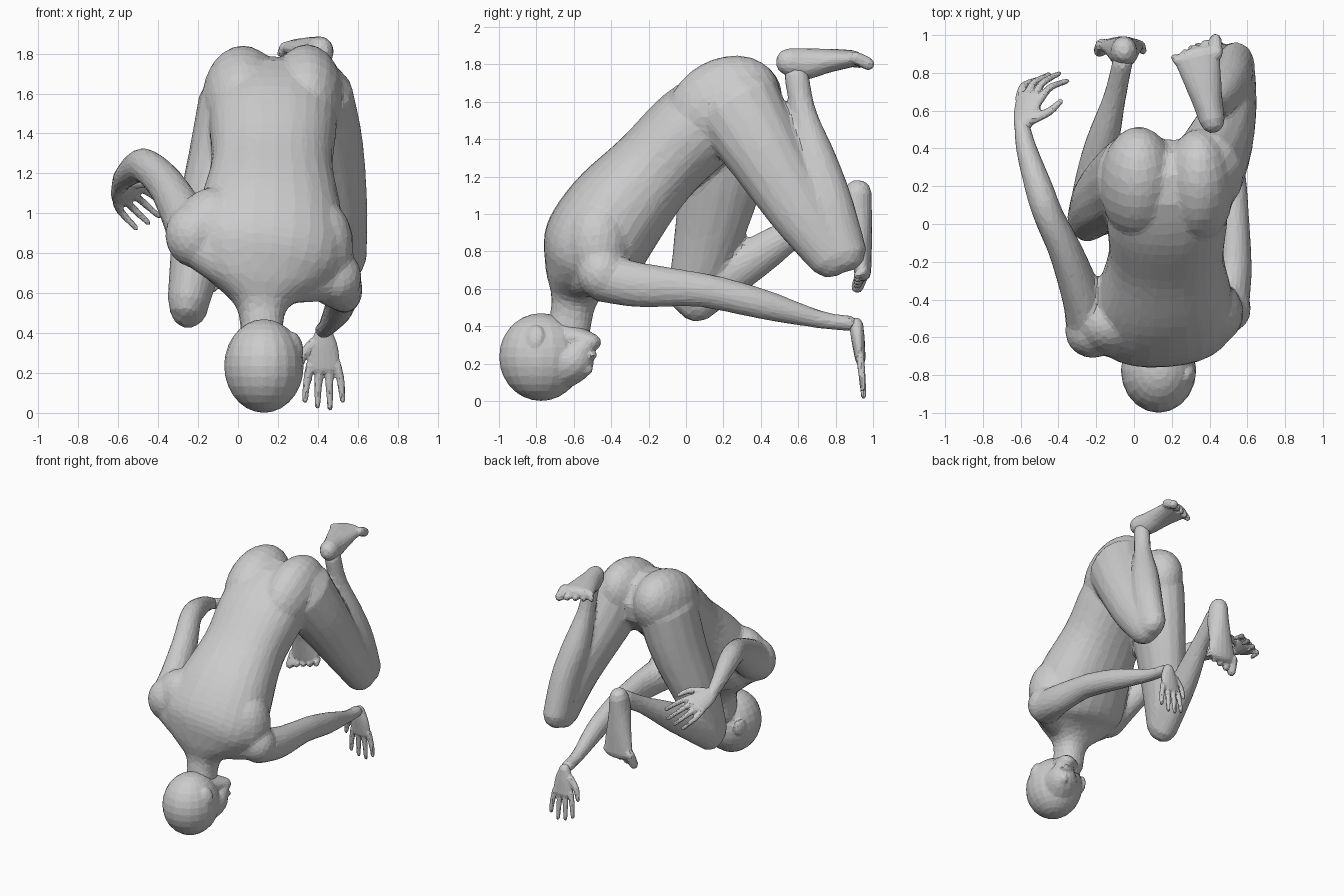
import bpy, bmesh, math
from mathutils import Vector as V, Matrix

bm = bmesh.new()

def cr(a, b, c, d, t):
    return [0.5 * (2*q + (r-p)*t + (2*p-5*q+4*r-s)*t*t + (3*q-p-3*r+s)*t**3)
            for p, q, r, s in zip(a, b, c, d)]

def tube(pts, side=(1, 0, 0), side2=None, n=16, sub=5, sq=1):
    """Smooth limb through (x, y, z, half width, half depth) stations with domed ends."""
    P = [pts[0]] + list(pts) + [pts[-1]]
    st = [cr(*P[i:i+4], k/sub) for i in range(len(pts)-1) for k in range(sub)] + [list(pts[-1])]
    s0, s1 = V(side), V(side2 or side)
    C = [V(s[:3]) for s in st]
    def pw(v):
        return math.copysign(abs(v)**sq, v)
    rings = []
    for i, s in enumerate(st):
        t = (C[min(i+1, len(C)-1)] - C[max(i-1, 0)]).normalized()
        sd = s0.lerp(s1, i/(len(st)-1))
        u = (sd - t*sd.dot(t)).normalized()
        w = t.cross(u)
        ends = [(0, 1)]
        if i == 0:
            ends = [(-.9, .35), (-.6, .75), (0, 1)]
        if i == len(st)-1:
            ends = [(0, 1), (.6, .75), (.9, .35)]
        for off, f in ends:
            c = C[i] + t*off*min(s[3], s[4])
            rings.append([bm.verts.new(c + u*s[3]*f*pw(math.cos(a)) + w*s[4]*f*pw(math.sin(a)))
                          for a in [2*math.pi*k/n for k in range(n)]])
    for a, b in zip(rings, rings[1:]):
        for k in range(n):
            bm.faces.new((a[k], a[(k+1) % n], b[(k+1) % n], b[k]))
    bm.faces.new(rings[0][::-1])
    bm.faces.new(rings[-1])

def ball(c, r, direction=(0, 0, 1)):
    q = V(direction).to_track_quat('Z', 'Y').to_matrix().to_4x4()
    bmesh.ops.create_uvsphere(bm, u_segments=20, v_segments=14, radius=1,
                              matrix=Matrix.Translation(c) @ q @ Matrix.Diagonal((*r, 1)))

def hand(wrist, d, side, curl, thumb):
    """Palm, four curled fingers and a thumb; curl is the direction the fingers bend."""
    w, d, c = V(wrist), V(d).normalized(), V(curl)
    s = V(side); s = (s - d*s.dot(d)).normalized()
    k = w + d*.19
    tube([(*w, .042, .038), (*(w + d*.08), .072, .036), (*k, .085, .028)], s)
    for i in range(4):
        o = (i-1.5)
        L = (.18, .21, .22, .18)[i]
        a = k + s*o*.045 - d*.02
        b = a + d*L*.5 + s*o*.012 + c*.15
        e = b + d*L*.5 + s*o*.006 + c*.5
        tube([(*a, .022, .022), (*b, .02, .02), (*e, .015, .015)], s, n=8)
    a = w + d*.06 + s*thumb*.05
    b = a + d*.07 + s*thumb*.06 + c*.2
    e = b + d*.08 + s*thumb*.02 + c*.2
    tube([(*a, .03, .028), (*b, .024, .022), (*e, .016, .016)], s, n=8)

def foot(heel, toe, side, sole, big):
    """Foot from heel to toes; sole points away from the shin."""
    h, t, s, n = V(heel), V(toe), V(side), V(sole)
    d = t - h
    def at(f, drop):
        return h + d*f - n*drop
    tube([(*at(.13, .075), .068, .075), (*at(.3, .085), .078, .085), (*at(.55, .065), .1, .065),
          (*at(.82, .05), .125, .045)], s)
    for i in range(5):
        o = (i-2)*.052*big
        r = (.036, .027, .026, .025, .024)[i]
        a = at(.8, .045) - s*o
        b = at(.94 - .025*i, .08) - s*o*1.1
        tube([(*a, r, r), (*b, r*.9, r)], s, n=8)

def skin(name, voxel, soft, ratio):
    """Merge everything built so far into one skin with coarse facets."""
    global bm
    bmesh.ops.recalc_face_normals(bm, faces=bm.faces[:])
    me = bpy.data.meshes.new(name)
    bm.to_mesh(me)
    bm.free()
    bm = bmesh.new()
    ob = bpy.data.objects.new(name, me)
    bpy.context.collection.objects.link(ob)
    m = ob.modifiers.new("skin", 'REMESH')
    m.mode = 'VOXEL'
    m.voxel_size = voxel
    m = ob.modifiers.new("soften", 'SMOOTH')
    m.factor = .5
    m.iterations = soft
    m = ob.modifiers.new("facets", 'DECIMATE')
    m.ratio = ratio

# trunk from pelvis to neck
tube([(.175, .22, 1.56, .3, .24), (.175, .04, 1.45, .32, .245), (.17, -.17, 1.24, .305, .24),
      (.16, -.38, 1.0, .36, .275), (.145, -.51, .8, .39, .27), (.13, -.57, .67, .31, .19),
      (.12, -.6, .53, .13, .12), (.12, -.63, .36, .105, .115)],
     (1, 0, 0), (1, .1, -.25), n=28, sq=.88)
# buttocks, stretched along the trunk
ball((.025, .21, 1.57), (.205, .255, .32), (0, .62, .35))
ball((.345, .2, 1.58), (.185, .25, .32), (0, .62, .35))
# shoulder blades and shoulder caps
ball((-.12, -.53, .91), (.2, .17, .22))
ball((.42, -.47, .83), (.16, .17, .24))
ball((-.22, -.57, .89), (.145, .14, .16))
ball((.49, -.45, .68), (.13, .13, .14))
# slopes from neck to shoulders
tube([(.1, -.6, .63, .1, .1), (-.06, -.6, .75, .11, .12), (-.22, -.58, .86, .11, .12)], (0, 1, 0))
tube([(.14, -.6, .62, .08, .09), (.3, -.55, .66, .1, .11), (.48, -.46, .68, .11, .12)], (0, 1, 0))

# legs
tube([(.38, .27, 1.58, .2, .25), (.45, .42, 1.33, .18, .21), (.52, .61, 1.02, .13, .17),
      (.54, .79, .77, .105, .135)])
tube([(.54, .84, .78, .1, .13), (.52, .77, 1.05, .105, .125), (.48, .7, 1.28, .1, .11),
      (.44, .625, 1.55, .063, .07), (.42, .59, 1.75, .058, .068)])
tube([(.0, .24, 1.55, .2, .25), (-.07, .2, 1.25, .185, .23), (-.18, .12, .88, .15, .185),
      (-.25, .03, .55, .105, .13)])
tube([(-.25, .04, .53, .1, .12), (-.21, .24, .68, .1, .12), (-.17, .42, .8, .09, .105),
      (-.1, .68, .97, .06, .066), (-.06, .86, 1.08, .055, .066)])

# arms
tube([(.48, -.45, .66, .13, .13), (.53, -.24, .62, .095, .12), (.53, .03, .6, .08, .095),
      (.52, .18, .575, .08, .09), (.5, .42, .515, .07, .08), (.45, .72, .435, .048, .048),
      (.43, .88, .415, .047, .042)])
tube([(-.23, -.56, .88, .13, .14), (-.27, -.4, .98, .11, .14), (-.36, -.15, 1.14, .09, .11),
      (-.45, .04, 1.23, .08, .09), (-.5, .18, 1.235, .076, .082), (-.57, .4, 1.18, .056, .06),
      (-.595, .53, 1.13, .042, .043)])
skin("body", .013, 12, .06)

# feet
foot((.43, .48, 1.89), (.31, .985, 1.88), (1, .2, 0), (0, 0, 1), 1)
foot((-.05, .995, 1.2), (-.07, .995, .57), (1, 0, 0), (0, 1, 0), -1)
skin("feet", .011, 4, .12)

# hands
hand((.43, .91, .41), (0, .12, -1), (1, 0, 0), (0, -.01, 0), -1)
hand((-.595, .5, 1.14), (.22, .85, -.25), (.7, -.1, .5), (.12, -.1, -.1), 1)
skin("hands", .009, 3, .2)

# head: cranium, face wedge, jaw, brow, nose, lips
ball((.13, -.775, .235), (.2, .225, .235))
tube([(.15, -.7, .22, .165, .19), (.2, -.6, .23, .12, .13), (.225, -.55, .28, .075, .07)],
     (.9, -.35, 0))
tube([(.13, -.66, .36, .135, .075), (.235, -.5, .315, .06, .045)], (.9, -.35, 0))
tube([(.2, -.61, .1, .02, .02), (.24, -.525, .17, .032, .03)], (.9, -.35, 0), n=8)
ball((.24, -.505, .245), (.05, .03, .022))
# ears
for c, d in (((.295, -.81, .345), (.9, -.35, .35)), ((-.03, -.64, .27), (-.9, .35, 0))):
    ball(c, (.05, .065, .022), d)
skin("head", .011, 3, .1)
